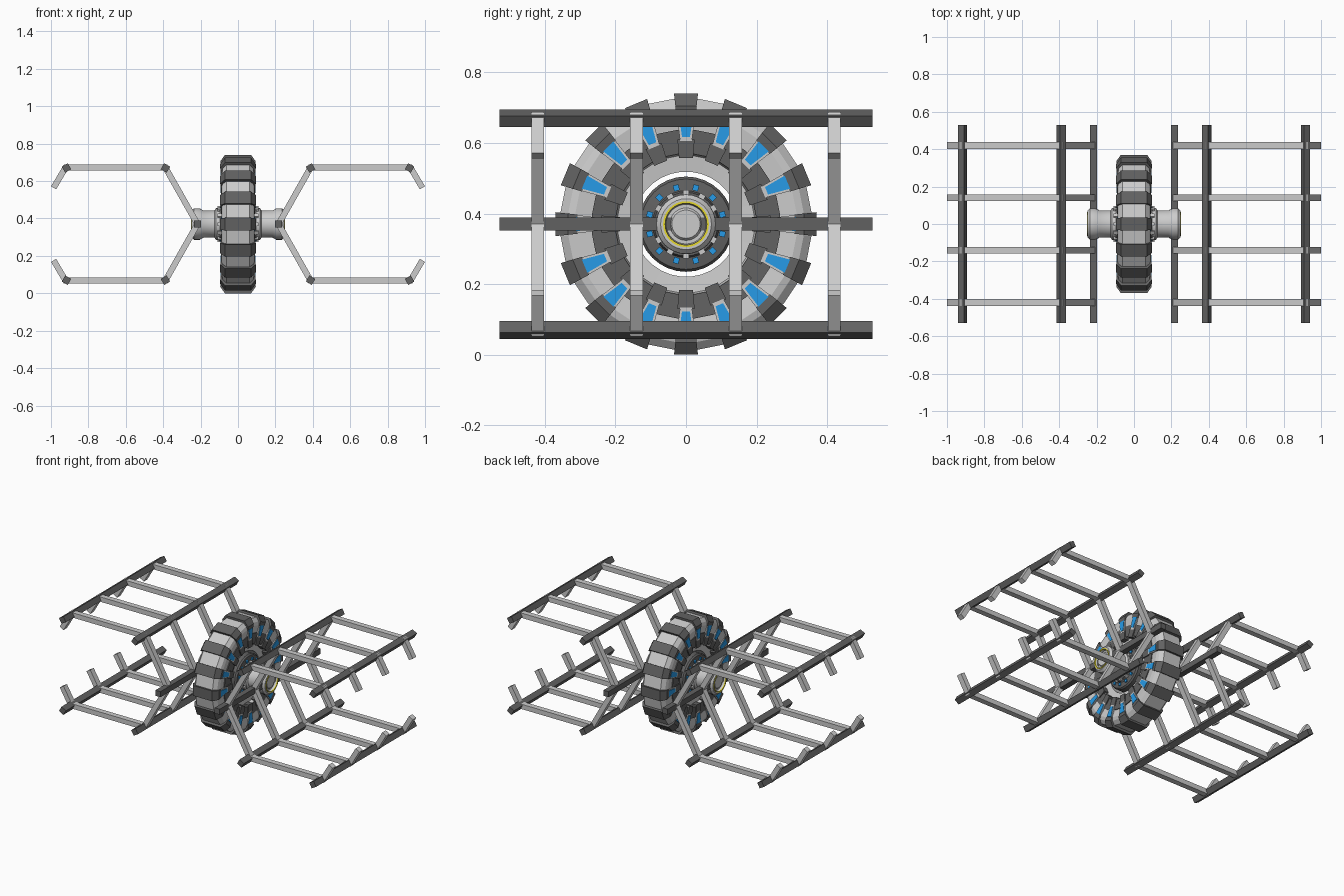
import bpy, bmesh
from math import sin, cos, pi, radians
from mathutils import Matrix, Vector

if "Cube" in bpy.data.objects:
    bpy.data.objects.remove(bpy.data.objects["Cube"])

CZ = 0.37  # axle height


def material(name, rgb):
    m = bpy.data.materials.new(name)
    m.diffuse_color = (*rgb, 1)
    m.use_nodes = True
    m.node_tree.nodes["Principled BSDF"].inputs["Base Color"].default_value = m.diffuse_color
    return m


DARK = material("dark_grey", (0.12, 0.12, 0.12))
BLUE = material("blue", (0.02, 0.33, 0.8))
YELLOW = material("yellow", (0.8, 0.7, 0.03))


def finish(name, bm, mat=None, smooth=False):
    bmesh.ops.remove_doubles(bm, verts=bm.verts, dist=1e-5)
    bmesh.ops.recalc_face_normals(bm, faces=bm.faces)
    me = bpy.data.meshes.new(name)
    bm.to_mesh(me)
    bm.free()
    if mat:
        me.materials.append(mat)
    if smooth:
        me.shade_smooth()
        me.set_sharp_from_angle(angle=radians(30))
    ob = bpy.data.objects.new(name, me)
    bpy.context.collection.objects.link(ob)
    return ob


def prism(bm, loop_a, loop_b):
    """Solid between two matching outlines."""
    a = [bm.verts.new(p) for p in loop_a]
    b = [bm.verts.new(p) for p in loop_b]
    n = len(a)
    bm.faces.new(a)
    bm.faces.new(b[::-1])
    for i in range(n):
        j = (i + 1) % n
        bm.faces.new((a[i], b[i], b[j], a[j]))


def revolve(name, profile, n, mat=None, smooth=False, closed=True, phase=0.0):
    """Turn an (x, radius) profile around the axle."""
    bm = bmesh.new()
    rings = []
    for k in range(n):
        t = 2 * pi * k / n + phase
        rings.append([bm.verts.new((x, r * cos(t), CZ + r * sin(t))) for x, r in profile])
    m = len(profile)
    for k in range(n):
        a, b = rings[k], rings[(k + 1) % n]
        for i in range(m if closed else m - 1):
            j = (i + 1) % m
            bm.faces.new((a[i], a[j], b[j], b[i]))
    return finish(name, bm, mat, smooth)


def mirrored(half):
    """Complete a right-hand (x, r) outline with its left-hand copy."""
    return half + [(-x, r) for x, r in reversed(half)]


def spokes(name, outlines, n, base, slope, mat=None, phase=0.0):
    """Radial ring of wedges: half-width = base + slope * r."""
    bm = bmesh.new()
    for k in range(n):
        t = 2 * pi * k / n + phase
        for outline in outlines:
            loops = []
            for s in (-1, 1):
                loop = []
                for x, r in outline:
                    w = s * (base + slope * r)
                    loop.append((x, r * cos(t) - w * sin(t), CZ + r * sin(t) + w * cos(t)))
                loops.append(loop)
            prism(bm, *loops)
    return finish(name, bm, mat)


def both_sides(x0, x1, r0, r1):
    return [[(s * x0, r0), (s * x1, r0), (s * x1, r1), (s * x0, r1)] for s in (-1, 1)]


# Tyre carcass with an open centre
revolve("tyre_body", mirrored([(0.055, 0.149), (0.06, 0.195), (0.078, 0.2), (0.082, 0.27),
                               (0.088, 0.315), (0.082, 0.335), (0.062, 0.357)]), 32, phase=pi / 32)
# Dark sidewall rings
for s, side in ((-1, "left"), (1, "right")):
    revolve(f"sidewall_ring_{side}", [(s * 0.07, 0.2), (s * 0.084, 0.2), (s * 0.087, 0.268),
                                      (s * 0.07, 0.268)], 32, DARK, phase=pi / 32)
# Sixteen tread lugs, panel frames, blue panels and inner teeth
spokes("tread_lugs", [mirrored([(0.092, 0.308), (0.095, 0.335), (0.07, 0.37)])], 16, -0.006, 0.108, DARK)
spokes("panel_frames", both_sides(0.07, 0.0915, 0.236, 0.318), 16, -0.014, 0.13)
spokes("blue_panels", both_sides(0.08, 0.0945, 0.247, 0.311), 16, -0.022, 0.135, BLUE)
spokes("inner_teeth", both_sides(0.05, 0.091, 0.187, 0.24), 16, 0.004, 0.085, DARK)

# Hub barrel with collars and end caps
hub_half = [(0.24, 0.0), (0.24, 0.04), (0.232, 0.046), (0.232, 0.056), (0.248, 0.06), (0.248, 0.072),
            (0.235, 0.084), (0.205, 0.084), (0.185, 0.073), (0.125, 0.073), (0.118, 0.085), (0.08, 0.085)]
revolve("hub", mirrored(hub_half), 32, None, True, closed=False)
# Dark hub flange
revolve("hub_flange", mirrored([(0.06, 0.08), (0.1, 0.08), (0.1, 0.09), (0.085, 0.095),
                                (0.08, 0.128), (0.07, 0.135)]), 32, DARK, True)
# Flange bolts and small teeth
spokes("flange_bolts", both_sides(0.07, 0.09, 0.098, 0.115), 12, 0.008, 0.0, BLUE, phase=pi / 12)
spokes("flange_teeth", both_sides(0.07, 0.11, 0.083, 0.097), 12, 0.009, 0.0)
# Yellow trim rings
for s, side in ((-1, "left"), (1, "right")):
    revolve(f"trim_ring_{side}", [(s * 0.24, 0.059), (s * 0.251, 0.059), (s * 0.251, 0.065),
                                  (s * 0.24, 0.065)], 32, YELLOW)

# Bent cage ribs: a mitred strip in x-z, extruded along y
path = [(0.986, 0.564), (0.922, 0.672), (0.388, 0.672), (0.217, CZ)]
path += [(x, 2 * CZ - z) for x, z in reversed(path[:-1])]
pts = [Vector(p) for p in path]


def offset(d):
    out = []
    for i, p in enumerate(pts):
        dirs = [(pts[j + 1] - pts[j]).normalized() for j in (i - 1, i) if 0 <= j < len(pts) - 1]
        nrm = [Vector((-v.y, v.x)) for v in dirs]
        m = (nrm[0] + nrm[-1]).normalized()
        out.append(p + m * d / m.dot(nrm[0]))
    return out


inner, outer = offset(-0.016), offset(0.016)
for s, side in ((-1, "left"), (1, "right")):
    bm = bmesh.new()
    for y in (-0.42, -0.14, 0.14, 0.42):
        for i in range(len(pts) - 1):
            quad = [inner[i], inner[i + 1], outer[i + 1], outer[i]]
            prism(bm, *[[(s * q.x, y + e, q.y) for q in quad] for e in (-0.018, 0.018)])
    # drop the internal faces shared by neighbouring rib segments
    bmesh.ops.remove_doubles(bm, verts=bm.verts, dist=1e-5)
    inside = [f for f in bm.faces if all(len(e.link_faces) > 2 for e in f.edges)]
    bmesh.ops.delete(bm, geom=inside, context='FACES')
    finish(f"cage_ribs_{side}", bm)

# Long square rails, turned to the angle of each bend
rails = [(0.217, CZ, 0, "axle"), (0.388, 0.67, -30, "upper_inner"), (0.917, 0.67, 30, "upper_outer"),
         (0.388, 0.07, 30, "lower_inner"), (0.917, 0.07, -30, "lower_outer")]
for s, side in ((-1, "left"), (1, "right")):
    for x, z, a, label in rails:
        bm = bmesh.new()
        mat = (Matrix.Translation((s * x, 0, z)) @ Matrix.Rotation(radians(s * a), 4, 'Y')
               @ Matrix.Diagonal((0.037, 1.056, 0.037, 1)))
        bmesh.ops.create_cube(bm, size=1, matrix=mat)
        finish(f"rail_{label}_{side}", bm, DARK)
